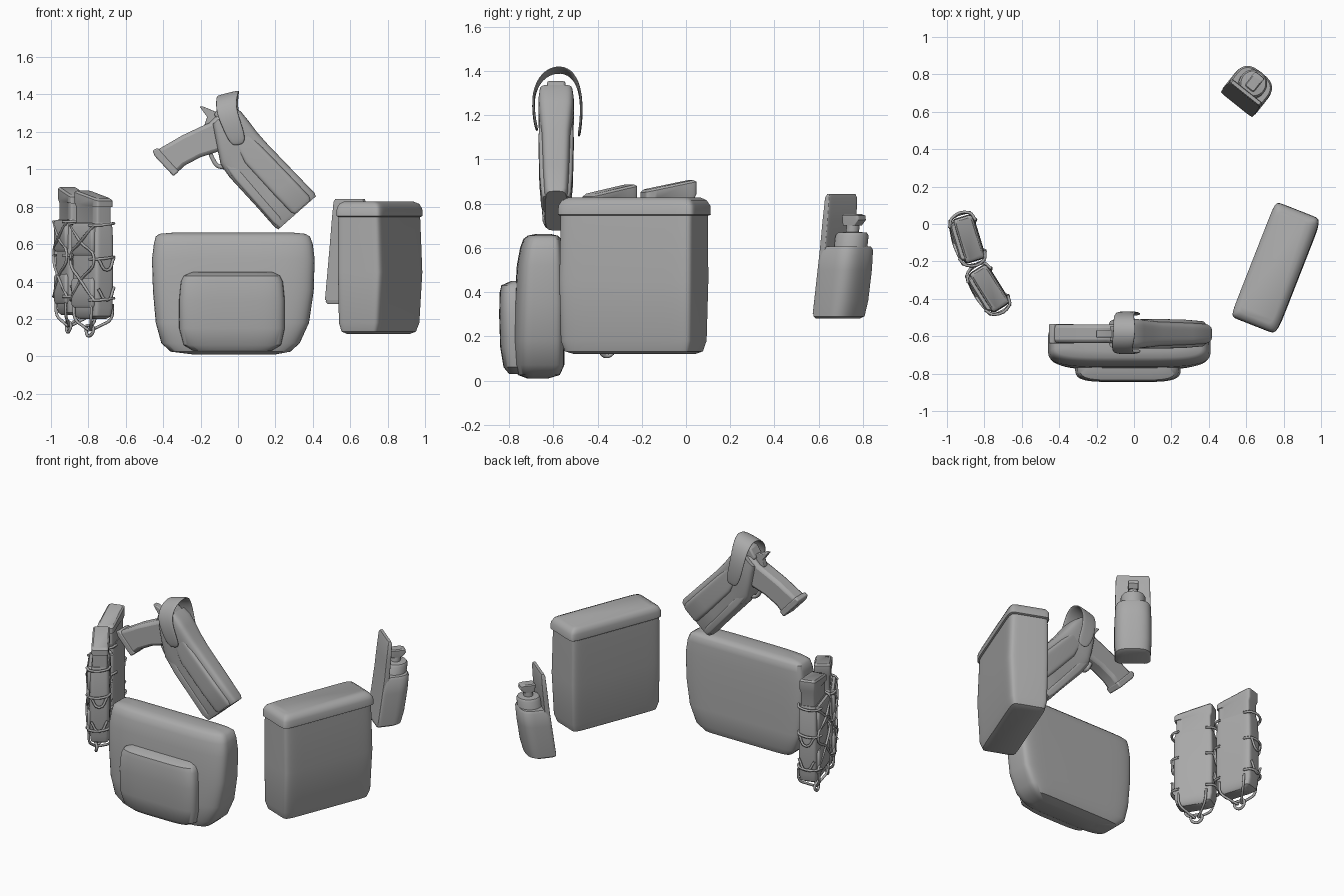
import bpy, bmesh, math
from mathutils import Matrix, Vector

grey = bpy.data.materials.new("grey_fabric")
grey.diffuse_color = (0.4, 0.4, 0.4, 1)


def finish(name, bm, angle=40, bevel=0, sub=0, thick=0):
    bmesh.ops.recalc_face_normals(bm, faces=bm.faces)
    me = bpy.data.meshes.new(name)
    bm.to_mesh(me)
    bm.free()
    me.materials.append(grey)
    ob = bpy.data.objects.new(name, me)
    bpy.context.collection.objects.link(ob)
    if thick:
        m = ob.modifiers.new("thick", 'SOLIDIFY')
        m.thickness, m.offset = thick, 0
    if bevel:
        m = ob.modifiers.new("bevel", 'BEVEL')
        m.width, m.segments = bevel, 2
    if sub:
        m = ob.modifiers.new("sub", 'SUBSURF')
        m.levels = m.render_levels = sub
    bpy.context.view_layer.objects.active = ob
    ob.select_set(True)
    bpy.ops.object.shade_smooth_by_angle(angle=math.radians(angle))
    ob.select_set(False)
    return ob


def frame(x, y, deg):
    """Upright frame whose local -y points outward."""
    return Matrix.Translation((x, y, 0)) @ Matrix.Rotation(math.radians(deg), 4, 'Z')


def loft(name, rings, mat=Matrix(), nf=6, nb=10, angle=40):
    """Soft body from rings (z, x0, x1, y0, y1[, slope]); nf / nb square off front / back."""
    bm, loops, count = bmesh.new(), [], 48
    for z, x0, x1, y0, y1, *sl in rings:
        loop = []
        for i in range(count):
            a = 2 * math.pi * (i + 0.5) / count
            c, s = math.cos(a), math.sin(a)
            e = 2 / (nf if s < 0 else nb)
            px = (x0 + x1) / 2 + (x1 - x0) / 2 * math.copysign(abs(c) ** e, c)
            py = (y0 + y1) / 2 + (y1 - y0) / 2 * math.copysign(abs(s) ** e, s)
            loop.append(bm.verts.new(mat @ Vector((px, py, z + (sl[0] * px if sl else 0)))))
        loops.append(loop)
    for a, b in zip(loops, loops[1:]):
        for i in range(count):
            j = (i + 1) % count
            bm.faces.new((a[i], a[j], b[j], b[i]))
    bm.faces.new(loops[0])
    bm.faces.new(loops[-1])
    return finish(name, bm, angle)


def plate(name, pts, y0, y1, bevel=0.01):
    """Side outline in x, z extruded along y."""
    bm = bmesh.new()
    f = bm.faces.new([bm.verts.new((x, y0, z)) for x, z in pts])
    ext = bmesh.ops.extrude_face_region(bm, geom=[f])["geom"]
    bmesh.ops.translate(bm, vec=(0, y1 - y0, 0),
                        verts=[v for v in ext if isinstance(v, bmesh.types.BMVert)])
    return finish(name, bm, 40, bevel)


def cord(name, paths, mat=Matrix(), r=0.008, cyclic=False):
    cu = bpy.data.curves.new(name, 'CURVE')
    cu.dimensions, cu.bevel_depth, cu.bevel_resolution, cu.resolution_u = '3D', r, 1, 4
    for path in paths:
        sp = cu.splines.new('BEZIER')
        sp.bezier_points.add(len(path) - 1)
        for bp, p in zip(sp.bezier_points, path):
            bp.co = mat @ Vector(p)
            bp.handle_left_type = bp.handle_right_type = 'AUTO'
        sp.use_cyclic_u = cyclic
    cu.materials.append(grey)
    ob = bpy.data.objects.new(name, cu)
    bpy.context.collection.objects.link(ob)
    return ob


# Wide front pouch with its raised pocket
loft("front_pouch", [
    (0.01, -0.24, 0.20, -0.72, -0.62), (0.025, -0.36, 0.28, -0.76, -0.57),
    (0.07, -0.41, 0.33, -0.775, -0.55), (0.18, -0.44, 0.38, -0.78, -0.55),
    (0.35, -0.455, 0.405, -0.775, -0.55), (0.52, -0.46, 0.41, -0.765, -0.555),
    (0.60, -0.45, 0.40, -0.75, -0.56), (0.64, -0.44, 0.385, -0.735, -0.565),
    (0.655, -0.42, 0.36, -0.715, -0.58), (0.662, -0.34, 0.29, -0.68, -0.61)], nf=4, nb=9)
loft("front_pocket", [
    (0.03, -0.24, 0.18, -0.80, -0.66), (0.06, -0.29, 0.23, -0.825, -0.66),
    (0.15, -0.315, 0.25, -0.84, -0.66), (0.30, -0.315, 0.25, -0.845, -0.66),
    (0.40, -0.305, 0.24, -0.842, -0.66), (0.43, -0.29, 0.225, -0.835, -0.66),
    (0.45, -0.25, 0.19, -0.79, -0.66)], nf=4.5)

# Tall side bag with a lid lip
bag = frame(0.757, -0.235, 68.6)
loft("side_bag", [
    (0.12, -0.27, 0.27, -0.08, 0.09), (0.132, -0.305, 0.30, -0.105, 0.11),
    (0.18, -0.32, 0.315, -0.12, 0.12), (0.45, -0.322, 0.322, -0.135, 0.125),
    (0.70, -0.32, 0.32, -0.125, 0.125), (0.76, -0.32, 0.32, -0.122, 0.122)],
    bag, nf=11, nb=14)
loft("side_bag_lid", [
    (0.745, -0.322, 0.322, -0.124, 0.124), (0.75, -0.33, 0.332, -0.132, 0.13),
    (0.79, -0.328, 0.33, -0.13, 0.13), (0.815, -0.315, 0.315, -0.118, 0.12),
    (0.828, -0.29, 0.29, -0.09, 0.10)], bag, nf=12, nb=14)

# Pair of magazine carriers laced with cord
for tag, fx, fy, deg, dz in (("rear", -0.885, -0.08, -73, 0.02), ("front", -0.775, -0.345, -58, 0)):
    m = frame(fx, fy, deg) @ Matrix.Translation((0, 0, dz))
    loft(tag + "_magazine", [
        (0.55, -0.11, 0.11, -0.045, 0.05), (0.80, -0.11, 0.11, -0.045, 0.05),
        (0.81, -0.12, 0.12, -0.05, 0.055, -0.1), (0.855, -0.12, 0.12, -0.05, 0.055, -0.2),
        (0.865, -0.108, 0.108, -0.04, 0.045, -0.2)], m, nf=10, nb=10)
    loft(tag + "_magazine_pouch", [
        (0.20, -0.085, 0.085, -0.04, 0.04), (0.215, -0.11, 0.11, -0.055, 0.055),
        (0.26, -0.122, 0.122, -0.06, 0.06), (0.50, -0.125, 0.125, -0.062, 0.062),
        (0.68, -0.122, 0.122, -0.058, 0.06), (0.715, -0.114, 0.114, -0.05, 0.055)], m, nf=7, nb=7)
    for z0, z1, part in ((0.26, 0.42, "lower"), (0.54, 0.71, "upper")):
        loft(f"{tag}_{part}_panel", [
            (z0, -0.095, 0.095, -0.068, -0.02), (z0 + 0.015, -0.105, 0.105, -0.076, -0.02),
            (z1 - 0.015, -0.105, 0.105, -0.076, -0.02), (z1, -0.095, 0.095, -0.068, -0.02)],
            m, nf=9)
    a, o, i = 0.133, -0.08, 0.066
    laces = []
    for s in (-1, 1):
        # hooks around the edges, with crossing runs over the outer face
        for z in (0.30, 0.52, 0.70):
            laces.append([(s * 0.085, o, z), (s * a, -0.05, z), (s * a, 0.045, z + 0.01),
                          (s * 0.085, i, z + 0.01)])
        laces.append([(s * 0.12, -0.068, 0.70), (0, o - 0.002 * s, 0.61), (-s * 0.12, -0.068, 0.52),
                      (0, o - 0.002 * s, 0.41), (s * 0.12, -0.068, 0.30)])
        for z in (0.52, 0.36):
            laces.append([(s * a, -0.05, z), (s * (a + 0.008), 0, z - 0.06), (s * a, 0.05, z + 0.01)])
        # loops gathered under the base
        for d in (-1, 1):
            laces.append([(s * 0.09, d * 0.066, 0.28), (s * 0.08, d * 0.062, 0.20),
                          (s * 0.045, d * 0.03 - 0.01, 0.165), (s * 0.01, -0.02, 0.14)])
    cord(tag + "_laces", laces, m)
    cord(tag + "_pull_loop", [[(-0.035, -0.02, 0.15), (0, -0.03, 0.165), (0.035, -0.02, 0.15),
                               (0.02, -0.025, 0.115), (-0.02, -0.025, 0.115)]], m, 0.009, True)

# Holster, lying on a slanted axis
yc = -0.587
hol = Matrix(((0.75, 0, 0.66, -0.05), (0, 1, 0, yc), (0.66, 0, -0.75, 1.25), (0, 0, 0, 1)))
loft("holster", [
    (-0.05, -0.07, 0.075, -0.075, 0.075), (0.0, -0.10, 0.088, -0.08, 0.08),
    (0.06, -0.135, 0.086, -0.08, 0.08), (0.14, -0.18, 0.08, -0.074, 0.074),
    (0.22, -0.19, 0.08, -0.068, 0.068), (0.45, -0.185, 0.09, -0.062, 0.062),
    (0.585, -0.185, 0.096, -0.056, 0.056), (0.605, -0.178, 0.09, -0.048, 0.048)], hol, nf=5, nb=5)
loft("holster_ridge", [
    (0.10, -0.05, 0.04, -0.074, 0.074), (0.22, -0.08, 0.05, -0.08, 0.08),
    (0.45, -0.075, 0.06, -0.076, 0.076), (0.58, -0.07, 0.065, -0.068, 0.068),
    (0.60, -0.06, 0.055, -0.06, 0.06)], hol, nf=7, nb=7)
loft("holster_lower_ridge", [
    (0.15, -0.17, -0.12, -0.066, 0.066), (0.25, -0.18, -0.12, -0.07, 0.07),
    (0.56, -0.178, -0.125, -0.062, 0.062), (0.60, -0.17, -0.13, -0.05, 0.05)], hol, nf=5, nb=5)

# Pistol grip, slide end, hammer and trigger guard
plate("pistol_grip", [(-0.455, 1.09), (-0.34, 0.968), (-0.285, 1.02), (-0.20, 1.065), (-0.12, 1.09),
                      (-0.03, 1.12), (-0.03, 1.30), (-0.10, 1.30), (-0.15, 1.25), (-0.205, 1.225),
                      (-0.30, 1.18)], yc - 0.05, yc + 0.05, 0.02)
plate("grip_base", [(-0.457, 1.10), (-0.445, 1.07), (-0.345, 0.963), (-0.315, 0.99), (-0.43, 1.115)],
      yc - 0.053, yc + 0.053, 0.008)
plate("slide_end", [(-0.13, 1.29), (-0.02, 1.19), (0.04, 1.27), (-0.05, 1.355), (-0.09, 1.35)],
      yc - 0.042, yc + 0.042)
plate("hammer", [(-0.205, 1.335), (-0.185, 1.335), (-0.10, 1.30), (-0.12, 1.25), (-0.18, 1.235),
                 (-0.165, 1.28)], yc - 0.02, yc + 0.02, 0.005)
cord("trigger_guard", [[(-0.15, 1.09, 0), (-0.135, 1.055, 0), (-0.11, 1.02, 0), (-0.07, 1.01, 0)]],
     Matrix(((1, 0, 0, 0), (0, 0, 1, yc), (0, 1, 0, 0), (0, 0, 0, 1))), 0.013)

# Retention strap arched over the holster mouth
bm = bmesh.new()
rows = []
for x, y, z, w in ((0.005, -0.672, 1.13, 0.025), (-0.005, -0.682, 1.16, 0.047), (-0.035, -0.692, 1.24, 0.052),
                   (-0.065, -0.685, 1.32, 0.055), (-0.06, -0.64, 1.39, 0.06), (-0.05, -0.565, 1.412, 0.062),
                   (-0.055, -0.505, 1.38, 0.058), (-0.05, -0.475, 1.30, 0.052), (-0.03, -0.472, 1.20, 0.05),
                   (-0.005, -0.48, 1.13, 0.045), (0.005, -0.485, 1.105, 0.025)):
    rows.append([bm.verts.new((x + k * w, y, z + k * w * 0.25)) for k in (-1, 0, 1)])
for r0, r1 in zip(rows, rows[1:]):
    for k in (0, 1):
        bm.faces.new((r0[k], r0[k + 1], r1[k + 1], r1[k]))
finish("retention_strap", bm, 50, sub=2, thick=0.012)

# Leaning spray can pouch with an upright back flap
lean = Matrix(((1, 0, 0, 0), (0, 1, -0.14, 0.039), (0, 0, 1, 0), (0, 0, 0, 1)))
can = frame(0.545, 0.635, 141.5) @ lean
loft("can_pouch", [
    (0.28, -0.095, 0.095, -0.15, -0.005), (0.29, -0.108, 0.108, -0.17, 0),
    (0.36, -0.112, 0.112, -0.18, 0), (0.50, -0.112, 0.112, -0.182, 0),
    (0.59, -0.108, 0.108, -0.178, 0), (0.605, -0.10, 0.10, -0.168, 0)], can, nf=2.8, nb=12)
loft("back_flap", [
    (0.30, -0.108, 0.108, -0.03, 0), (0.60, -0.108, 0.108, -0.035, 0),
    (0.72, -0.106, 0.106, -0.03, 0.004), (0.825, -0.103, 0.103, -0.022, 0.006),
    (0.842, -0.095, 0.095, -0.016, 0.002)], can, nf=12, nb=12)
loft("spray_can", [
    (0.50, -0.075, 0.075, -0.17, -0.02), (0.655, -0.075, 0.075, -0.17, -0.02),
    (0.668, -0.066, 0.066, -0.161, -0.029), (0.672, -0.03, 0.03, -0.125, -0.065),
    (0.72, -0.028, 0.028, -0.123, -0.067)], can, nf=2, nb=2)
loft("spray_nozzle", [
    (0.70, -0.03, 0.03, -0.125, -0.055), (0.725, -0.032, 0.032, -0.145, -0.05),
    (0.745, -0.032, 0.032, -0.14, -0.045), (0.752, -0.026, 0.026, -0.12, -0.05)], can, nf=8, nb=8)
